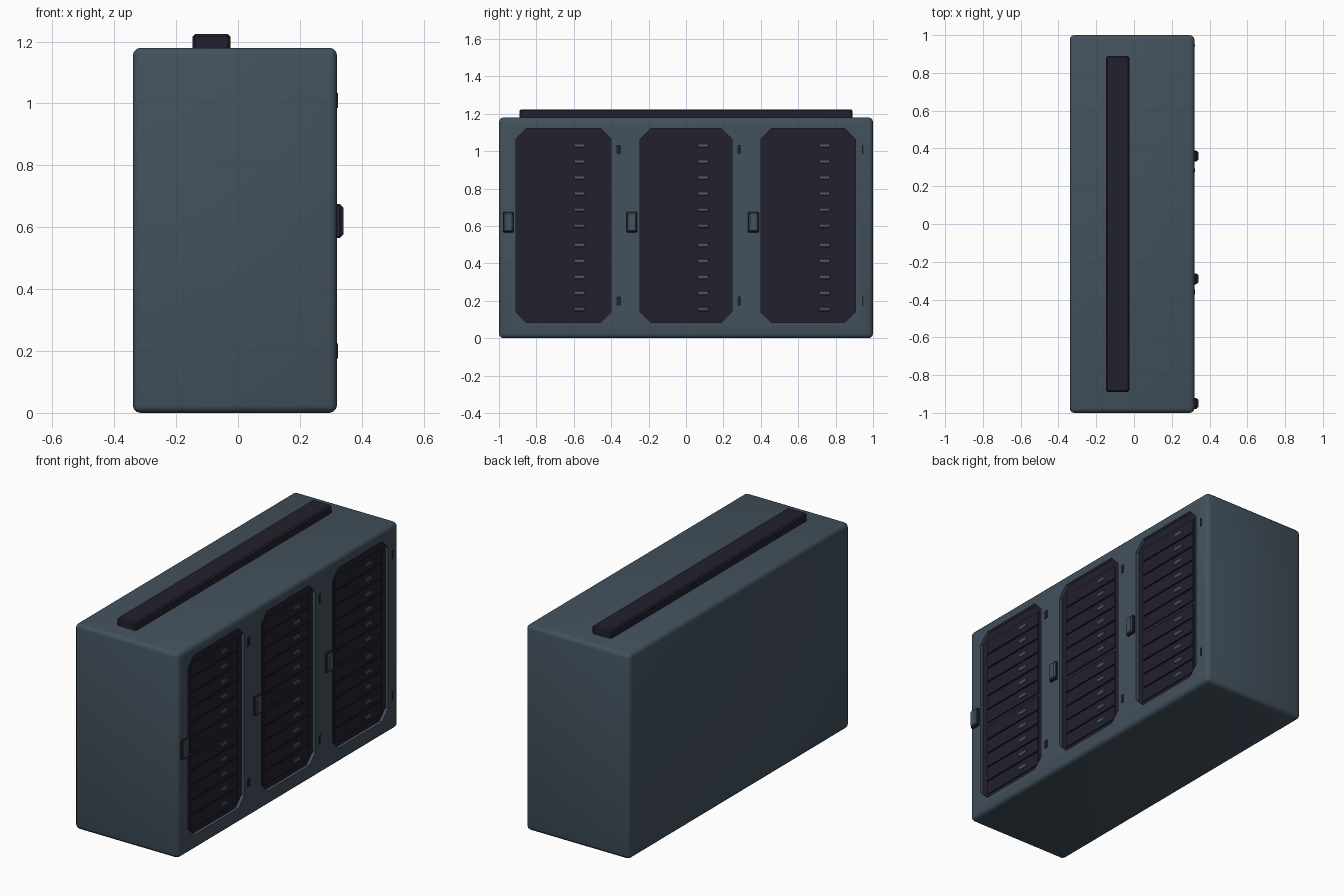
import bpy, bmesh

if "Cube" in bpy.data.objects:
    bpy.data.objects.remove(bpy.data.objects["Cube"], do_unlink=True)


def material(name, rgb):
    m = bpy.data.materials.new(name)
    m.use_nodes = True
    m.diffuse_color = (*rgb, 1)
    m.node_tree.nodes["Principled BSDF"].inputs["Base Color"].default_value = (*rgb, 1)
    return m


SLATE = material("slate blue", (0.055, 0.082, 0.109))
DARK = material("near black", (0.016, 0.015, 0.026))
LIGHT = material("indicator grey", (0.065, 0.095, 0.12))


def finish(name, bm, mat, bevel=0, segments=1):
    bmesh.ops.recalc_face_normals(bm, faces=bm.faces)
    me = bpy.data.meshes.new(name)
    bm.to_mesh(me)
    bm.free()
    me.materials.append(mat)
    ob = bpy.data.objects.new(name, me)
    bpy.context.collection.objects.link(ob)
    if bevel:
        mod = ob.modifiers.new("Bevel", "BEVEL")
        mod.width, mod.segments = bevel, segments
    return ob


def box(name, x, y, z, mat, bevel=0, segments=1):
    bm = bmesh.new()
    bmesh.ops.create_cube(bm, size=1)
    for v in bm.verts:
        for i, (lo, hi) in enumerate((x, y, z)):
            v.co[i] = lo if v.co[i] < 0 else hi
    return finish(name, bm, mat, bevel, segments)


def octagon(name, x, y, z, cut, mat):
    """Prism along x with its four corners cut off."""
    (y0, y1), (z0, z1) = y, z
    outline = [(y0 + cut, z0), (y1 - cut, z0), (y1, z0 + cut), (y1, z1 - cut),
               (y1 - cut, z1), (y0 + cut, z1), (y0, z1 - cut), (y0, z0 + cut)]
    bm = bmesh.new()
    face = bm.faces.new([bm.verts.new((x[0], a, b)) for a, b in outline])
    new = bmesh.ops.extrude_face_region(bm, geom=[face])["geom"]
    for v in new:
        if isinstance(v, bmesh.types.BMVert):
            v.co.x = x[1]
    return finish(name, bm, mat)


def apply_modifiers(ob):
    bpy.context.view_layer.objects.active = ob
    for mod in list(ob.modifiers):
        bpy.ops.object.modifier_apply(modifier=mod.name)


# Cabinet body with softened edges
FRONT = 0.32
body = box("cabinet_body", (-0.34, FRONT), (-1, 1), (0, 1.18), SLATE, 0.025, 3)

# Three door openings, each holding a rack of units
doors = [(-0.91, -0.40), (-0.245, 0.245), (0.40, 0.905)]
light_centres = [-0.57, 0.09, 0.74]
rows = [0.155 + 0.086 * i + (0.016 if i > 4 else 0) for i in range(11)]
PITCH = 0.086

for n, (y0, y1) in enumerate(doors, 1):
    cutter = octagon(f"door_cutter_{n}", (0.29, 0.5), (y0, y1), (0.085, 1.12), 0.055, SLATE)
    cutter.hide_render = True
    mod = body.modifiers.new("Opening", "BOOLEAN")
    mod.operation, mod.solver, mod.object = "DIFFERENCE", "EXACT", cutter
apply_modifiers(body)
for n in range(1, 4):
    bpy.data.objects.remove(bpy.data.objects[f"door_cutter_{n}"], do_unlink=True)

for n, ((y0, y1), ly) in enumerate(zip(doors, light_centres), 1):
    octagon(f"rack_panel_{n}", (0.28, 0.302), (y0, y1), (0.085, 1.12), 0.055, DARK)
    for r, z in enumerate(rows, 1):
        box(f"rack_unit_{n}_{r}", (0.30, 0.308), (y0 + 0.04, y1 - 0.04),
            (z - PITCH * 0.45, z + PITCH * 0.45), DARK)
        box(f"unit_light_{n}_{r}", (0.305, 0.312), (ly - 0.03, ly + 0.03),
            (z - 0.011, z + 0.011), LIGHT, 0.004)

# Door handles: dark surround with a slate grip
for n, y in enumerate((-0.95, -0.29, 0.36), 1):
    box(f"handle_base_{n}", (0.31, 0.334), (y - 0.029, y + 0.029), (0.565, 0.675), DARK, 0.005)
    box(f"handle_grip_{n}", (0.32, 0.341), (y - 0.024, y + 0.024), (0.572, 0.668), SLATE, 0.005)

# Small hinges beside the doors
for n, (y, half) in enumerate(((-0.36, 0.012), (0.285, 0.009), (0.945, 0.005)), 1):
    for place, z in (("lower", 0.2), ("upper", 1.01)):
        box(f"{place}_hinge_{n}", (0.315, 0.323), (y - half, y + half), (z - 0.024, z + 0.024), DARK)

# Cable duct along the roof
box("roof_duct", (-0.147, -0.025), (-0.89, 0.89), (1.17, 1.224), DARK, 0.008)

# Smooth the rounded cabinet edges
bpy.ops.object.select_all(action="DESELECT")
body.select_set(True)
bpy.context.view_layer.objects.active = body
bpy.ops.object.shade_smooth_by_angle(angle=0.6)
